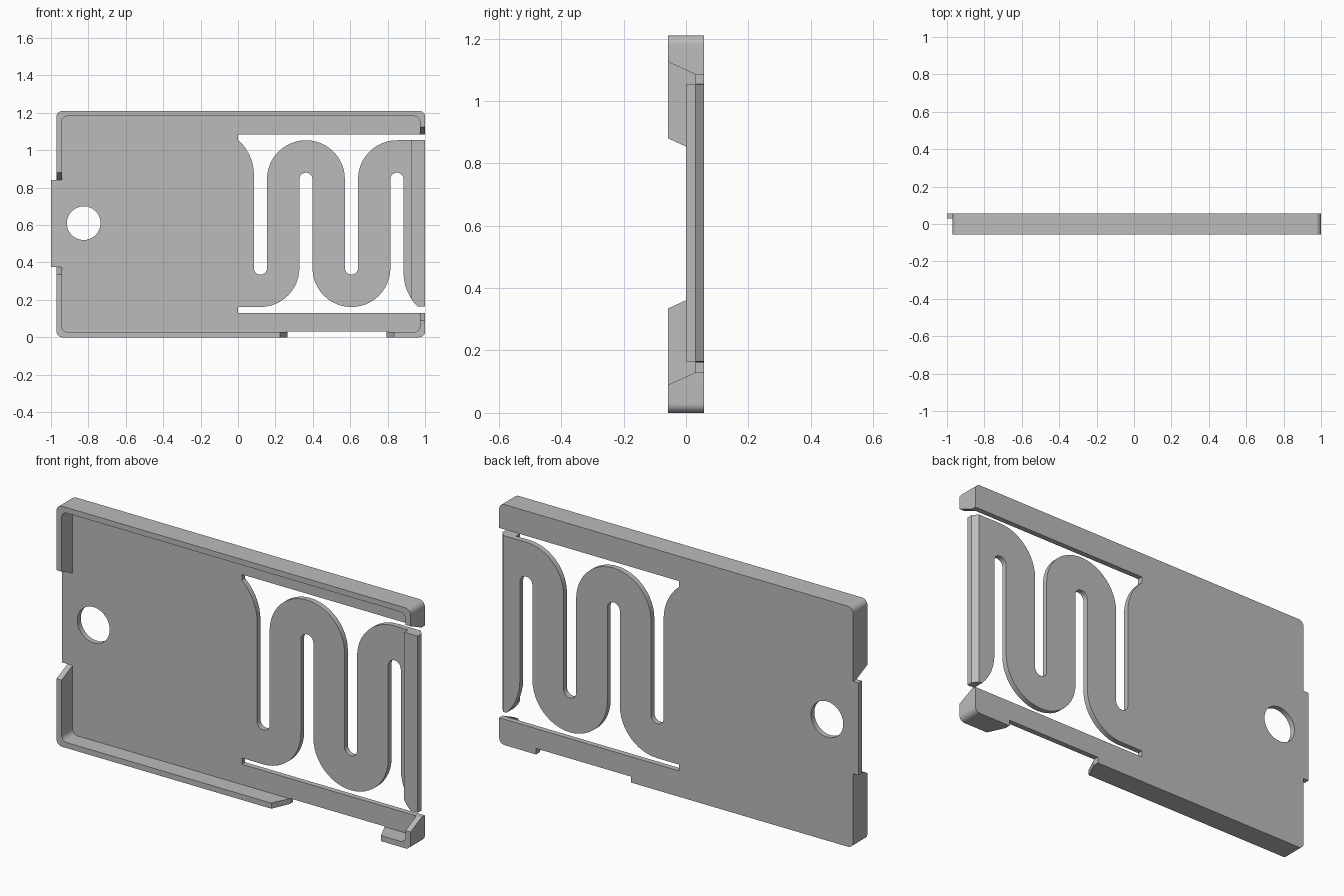
import bpy, bmesh, math
from mathutils import Vector

if "Cube" in bpy.data.objects:
    bpy.data.objects.remove(bpy.data.objects["Cube"], do_unlink=True)

grey = bpy.data.materials.new("light grey plastic")
grey.use_nodes = True
COLOUR = (0.5, 0.5, 0.5, 1)
grey.diffuse_color = COLOUR
grey.node_tree.nodes["Principled BSDF"].inputs["Base Color"].default_value = COLOUR

FRONT, FLOOR, BACK = -0.057, 0.03, 0.057
LEFT, RIGHT, HEIGHT, WALL = -0.97, 1.0, 1.21, 0.028


def arc(cx, cz, r, start, end):
    """Points along an arc, angles in degrees."""
    n = max(3, round(abs(end - start) / 7.5))
    angles = [math.radians(start + (end - start) * i / n) for i in range(n + 1)]
    return [(cx + r * math.cos(a), cz + r * math.sin(a)) for a in angles]


def rounded_rect(x0, x1, z0, z1, r):
    return (arc(x0 + r, z0 + r, r, 180, 270) + arc(x1 - r, z0 + r, r, 270, 360)
            + arc(x1 - r, z1 - r, r, 0, 90) + arc(x0 + r, z1 - r, r, 90, 180))


def extrude(name, loops, y0, y1):
    """Fill front-facing outlines (later loops are holes) and extrude in depth."""
    bm = bmesh.new()
    for loop in loops:
        vs = [bm.verts.new((x, y0, z)) for x, z in loop]
        for a, b in zip(vs, vs[1:] + vs[:1]):
            bm.edges.new((a, b))
    bmesh.ops.remove_doubles(bm, verts=bm.verts[:], dist=1e-5)
    bmesh.ops.triangle_fill(bm, edges=bm.edges[:], use_beauty=True, normal=(0, -1, 0))
    out = bmesh.ops.extrude_face_region(bm, geom=bm.faces[:], use_keep_orig=True)
    moved = [g for g in out["geom"] if isinstance(g, bmesh.types.BMVert)]
    bmesh.ops.translate(bm, verts=moved, vec=(0, y1 - y0, 0))
    bmesh.ops.recalc_face_normals(bm, faces=bm.faces[:])
    return finish(name, bm)


def finish(name, bm):
    mesh = bpy.data.meshes.new(name)
    bm.to_mesh(mesh)
    bm.free()
    mesh.materials.append(grey)
    obj = bpy.data.objects.new(name, mesh)
    bpy.context.collection.objects.link(obj)
    return obj


# Meander geometry: slot centres alternate between low and high
STEP, SLOT, LOW, HIGH = 0.2433, 0.035, 0.37, 0.845
BEND = STEP - SLOT
cx = [0.12 + STEP * i for i in range(4)]

# Back plate with end tab, bottom notch and flat spring in one outline
outline = arc(LEFT + 0.03, 0.03, 0.03, 180, 270)
outline += [(0.265, 0), (0.265, 0.03), (0.795, 0.03), (0.795, 0)]
outline += arc(RIGHT - 0.03, 0.03, 0.03, 270, 360)
outline += [(RIGHT, 0.13), (0, 0.13), (0, LOW - BEND)]
outline += arc(cx[0], LOW, BEND, 270, 360) + arc(cx[1], HIGH, SLOT, 180, 0)
outline += arc(cx[2], LOW, BEND, 180, 360) + arc(cx[3], HIGH, SLOT, 180, 0)
tail = arc(cx[3] + SLOT + 0.2535, 0.345, 0.2535, 180, 225)
outline += tail + [(RIGHT, 0.165), (RIGHT, HIGH + BEND)]
outline += arc(cx[3], HIGH, BEND, 90, 180) + arc(cx[2], LOW, SLOT, 360, 180)
outline += arc(cx[1], HIGH, BEND, 0, 180) + arc(cx[0], LOW, SLOT, 360, 180)
outline += arc(-0.159, 0.87, 0.244, 0, 49.3)
outline += [(0, 1.055), (0, 1.085), (RIGHT, 1.085)]
outline += arc(RIGHT - 0.03, HEIGHT - 0.03, 0.03, 0, 90)
outline += arc(LEFT + 0.03, HEIGHT - 0.03, 0.03, 90, 180)
outline += [(LEFT, 0.84), (-1, 0.84), (-1, 0.375), (LEFT, 0.375)]
hole = arc(-0.825, 0.61, 0.09, 0, 360)[:-1]
plate = extrude("back_plate_with_spring", [outline, hole], FLOOR, BACK)

# Chamfer on the back of the spring's free end
for v in plate.data.vertices:
    if v.co.x > 0.99 and 0.15 < v.co.z < 1.07 and v.co.y > 0.05:
        v.co.x = 0.978

# Raised lip on the spring's free end
lip_outline = [(0.925, 0.21), (0.94, 0.186), (0.96, 0.165), (RIGHT, 0.165),
               (RIGHT, HIGH + BEND), (0.925, HIGH + BEND)]
lip = extrude("spring_end_lip", [lip_outline], 0.0, FLOOR)

# Rim wall around the plate
rim = extrude("rim_wall",
              [rounded_rect(LEFT, RIGHT, 0, HEIGHT, 0.03),
               rounded_rect(LEFT + WALL, RIGHT - WALL, WALL, HEIGHT - WALL, 0.03)],
              FRONT, FLOOR)


def cut_gap(x0, x1, z0, z1, axis):
    """Cut a gap that widens by a fixed flare towards the front along one axis."""
    bm = bmesh.new()
    bmesh.ops.create_cube(bm, size=1)
    flare, over = 0.04, 0.02
    slope = flare / (FLOOR - FRONT)
    for v in bm.verts:
        side = Vector((1 if v.co.x > 0 else -1, 0, 1 if v.co.z > 0 else -1))
        y = FRONT - over if v.co.y < 0 else FLOOR + over
        v.co = (x1 if side.x > 0 else x0, y, z1 if side.z > 0 else z0)
        v.co[axis] += side[axis] * slope * (FLOOR - y)
    cutter = finish("gap_cutter", bm)
    cutter.hide_render = True
    mod = rim.modifiers.new("gap", "BOOLEAN")
    mod.operation, mod.solver, mod.object = "DIFFERENCE", "EXACT", cutter
    bpy.context.view_layer.objects.active = rim
    bpy.ops.object.modifier_apply(modifier=mod.name)
    bpy.data.objects.remove(cutter, do_unlink=True)


cut_gap(LEFT - 0.05, LEFT + 0.1, 0.375, 0.84, 2)
cut_gap(RIGHT - 0.1, RIGHT + 0.05, 0.13, 1.085, 2)
cut_gap(0.265, 0.795, -0.05, 0.1, 0)

# Smooth the curved walls, keep the edges crisp
bpy.ops.object.select_all(action="DESELECT")
for obj in (plate, lip, rim):
    obj.select_set(True)
bpy.context.view_layer.objects.active = plate
bpy.ops.object.shade_smooth_by_angle(angle=math.radians(30))
